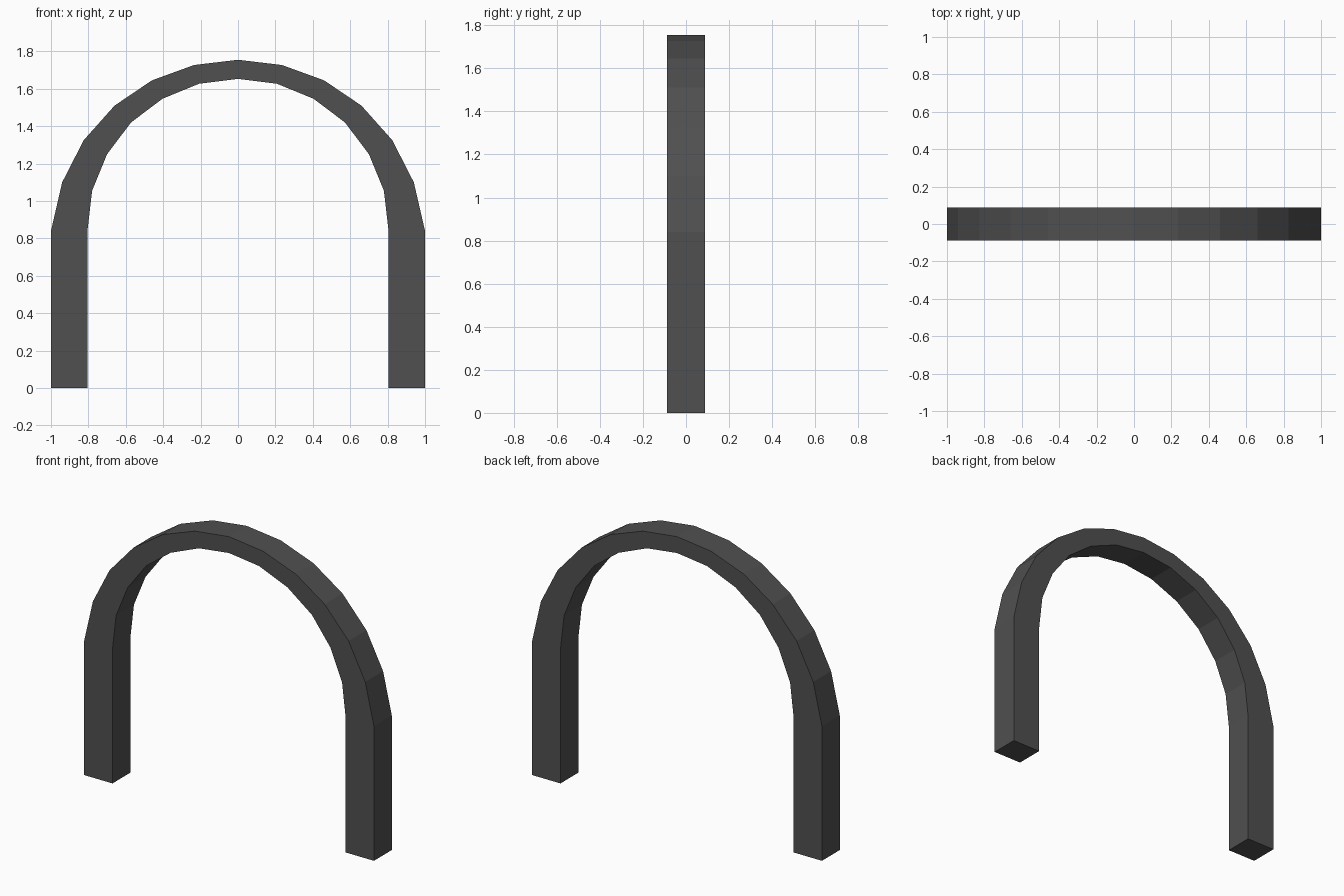
import bpy, bmesh

if "Cube" in bpy.data.objects:
    bpy.data.objects.remove(bpy.data.objects["Cube"])

DEPTH = 0.176

# Right half of the arch: outer and inner outline, foot to crown (x, z)
OUTER = [(1, 0), (1, 0.84), (0.94, 1.10), (0.825, 1.325), (0.66, 1.51),
         (0.46, 1.645), (0.235, 1.727), (0, 1.755)]
INNER = [(0.805, 0), (0.805, 0.84), (0.78, 1.055), (0.70, 1.25), (0.572, 1.42),
         (0.403, 1.547), (0.208, 1.627), (0, 1.653)]


def full(half):
    """Mirror a half outline to the left side."""
    return half + [(-x, z) for x, z in reversed(half[:-1])]


# Arch: one square section per outline station, joined into a flat-faced band
bm = bmesh.new()
h = DEPTH / 2
sections = []
for (xo, zo), (xi, zi) in zip(full(OUTER), full(INNER)):
    corners = [(xo, -h, zo), (xo, h, zo), (xi, h, zi), (xi, -h, zi)]
    sections.append([bm.verts.new(c) for c in corners])
for a, b in zip(sections, sections[1:]):
    for i in range(4):
        j = (i + 1) % 4
        bm.faces.new((a[i], a[j], b[j], b[i]))

# Soles of the two feet
bm.faces.new(sections[0])
bm.faces.new(sections[-1])
bmesh.ops.recalc_face_normals(bm, faces=bm.faces)

mesh = bpy.data.meshes.new("arch")
bm.to_mesh(mesh)
bm.free()
arch = bpy.data.objects.new("arch", mesh)
bpy.context.collection.objects.link(arch)

# Dark grey colour
grey = bpy.data.materials.new("dark grey")
grey.diffuse_color = (0.08, 0.08, 0.08, 1)
grey.use_nodes = True
grey.node_tree.nodes["Principled BSDF"].inputs["Base Color"].default_value = grey.diffuse_color
mesh.materials.append(grey)
